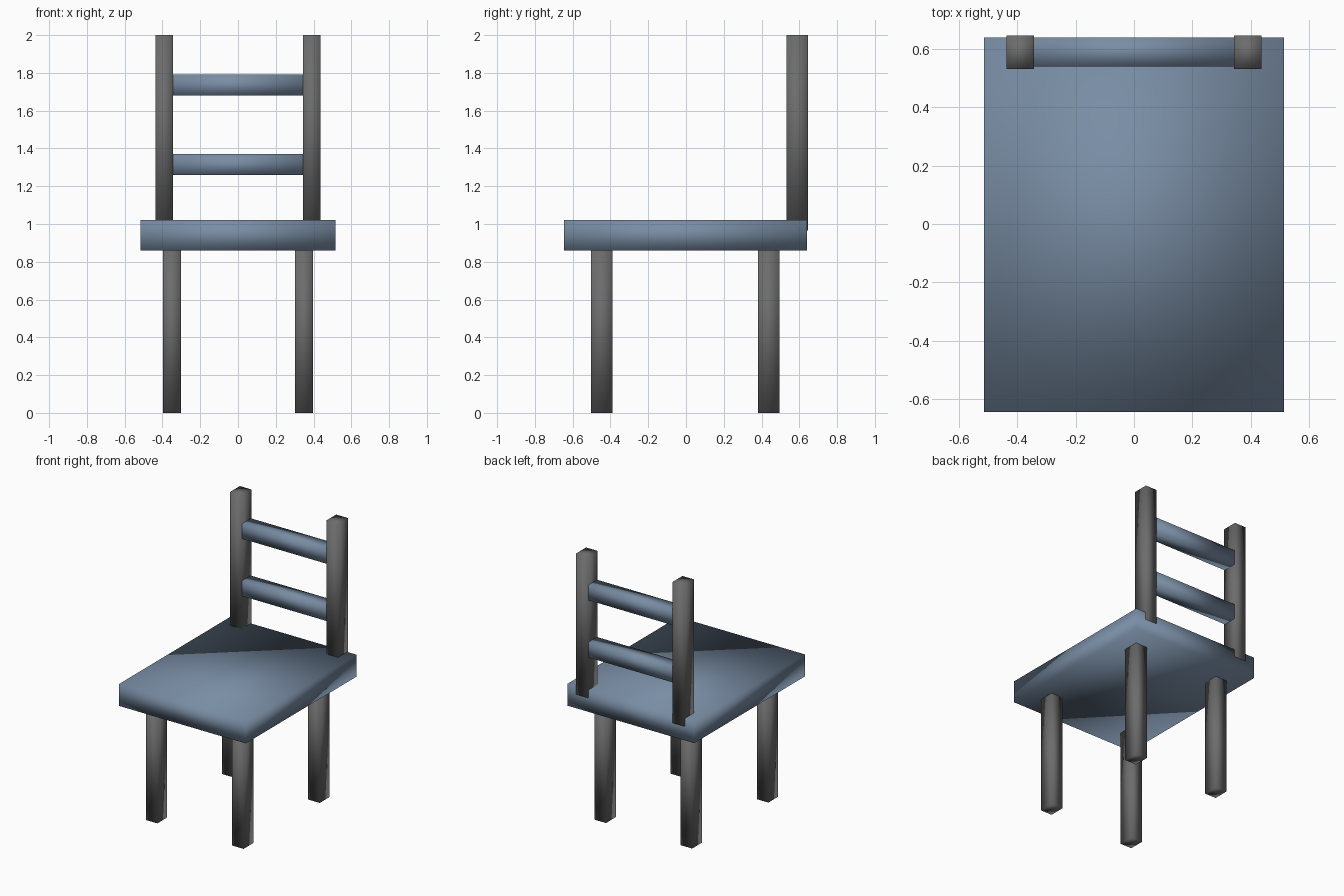
import bpy
from mathutils import Vector

# Remove the default cube
cube = bpy.data.objects.get("Cube")
if cube:
    bpy.data.objects.remove(cube, do_unlink=True)


def material(name, colour):
    mat = bpy.data.materials.new(name)
    mat.use_nodes = True
    mat.diffuse_color = (*colour, 1)
    mat.node_tree.nodes["Principled BSDF"].inputs["Base Color"].default_value = (*colour, 1)
    return mat


slate_blue = material("slate_blue", (0.19, 0.265, 0.37))
dark_grey = material("dark_grey", (0.15, 0.15, 0.15))


def box(name, low, high, mat):
    """Smooth-shaded box between two opposite corners."""
    low, high = Vector(low), Vector(high)
    bpy.ops.mesh.primitive_cube_add(size=1, location=(low + high) / 2)
    obj = bpy.context.object
    obj.name = name
    obj.scale = high - low
    bpy.ops.object.transform_apply(location=False, rotation=False, scale=True)
    obj.data.materials.append(mat)
    bpy.ops.object.shade_smooth()
    return obj


# Seat
box("seat", (-0.515, -0.645, 0.86), (0.515, 0.64, 1.02), slate_blue)

# Legs and back posts on both sides
for side, sign in (("left", 1), ("right", -1)):
    for place, y in (("front", -0.445), ("back", 0.438)):
        x = sign * 0.35
        box(f"{place}_{side}_leg", (x - 0.047, y - 0.057, 0),
            (x + 0.047, y + 0.057, 0.88), dark_grey)
    x = sign * 0.391
    box(f"{side}_back_post", (x - 0.047, 0.533, 0.965), (x + 0.047, 0.647, 2), dark_grey)

# Back rails
for name, z in (("lower_rail", 1.315), ("upper_rail", 1.735)):
    box(name, (-0.35, 0.54, z - 0.056), (0.35, 0.64, z + 0.056), slate_blue)
